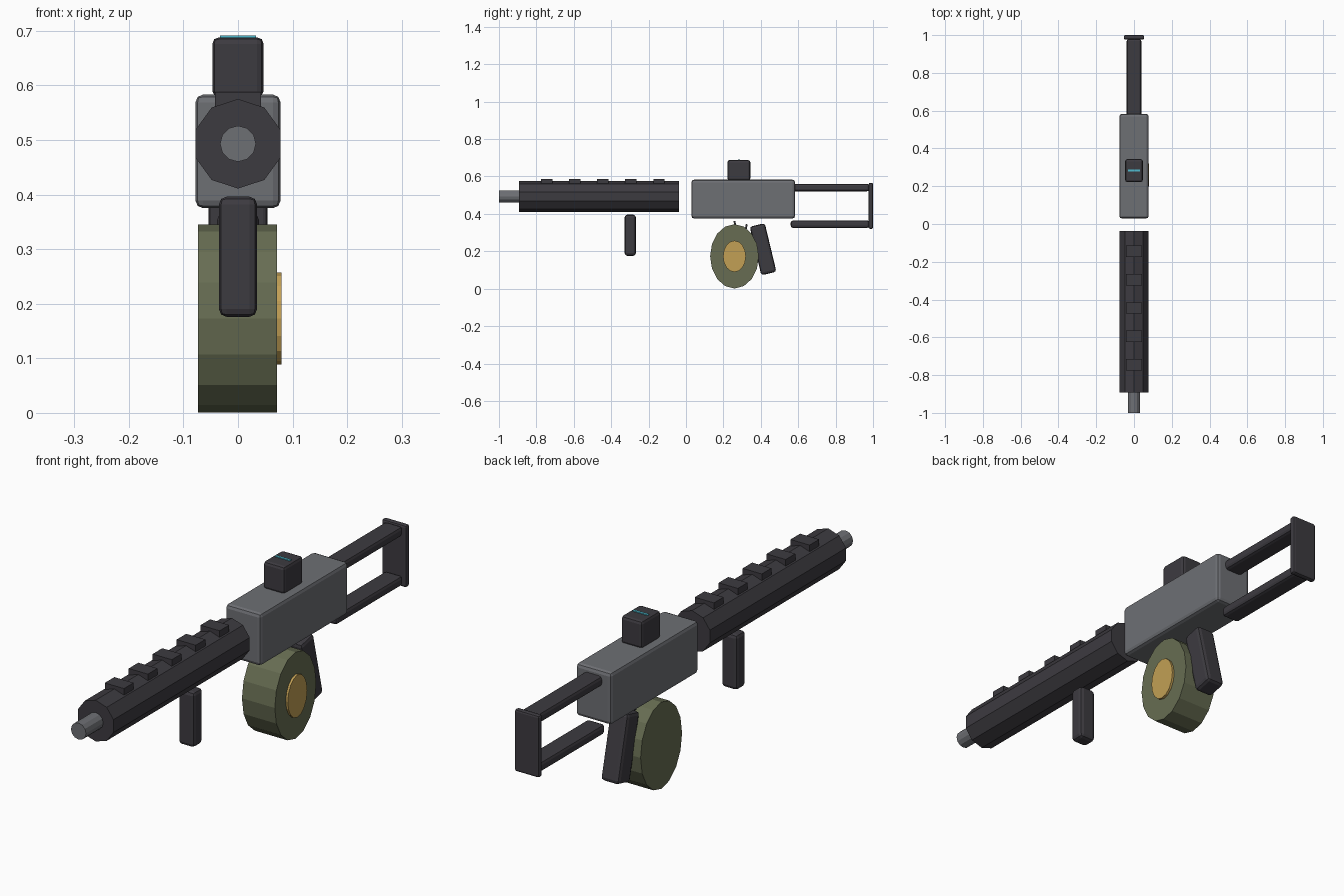
import bpy, bmesh, math
from mathutils import Vector

cube = bpy.data.objects.get("Cube")
if cube:
    bpy.data.objects.remove(cube)


def material(name, rgb):
    m = bpy.data.materials.new(name)
    m.use_nodes = True
    colour = (*rgb, 1)
    m.diffuse_color = colour
    m.node_tree.nodes["Principled BSDF"].inputs["Base Color"].default_value = colour
    return m


DARK = material("dark polymer", (0.046, 0.043, 0.051))
GREY = material("grey metal", (0.155, 0.160, 0.175))
GREEN = material("olive green", (0.135, 0.152, 0.085))
GOLD = material("brass yellow", (0.54, 0.35, 0.09))
CYAN = material("cyan glow", (0.08, 0.50, 0.62))


def finish(name, bm, mat):
    bmesh.ops.recalc_face_normals(bm, faces=bm.faces)
    me = bpy.data.meshes.new(name)
    bm.to_mesh(me)
    bm.free()
    me.materials.append(mat)
    ob = bpy.data.objects.new(name, me)
    bpy.context.collection.objects.link(ob)
    return ob


def box(name, centre, size, mat, bevel=0.0, tilt=0.0):
    """Box with optional rounded edges, tilted about x."""
    bm = bmesh.new()
    bmesh.ops.create_cube(bm, size=1)
    bmesh.ops.scale(bm, vec=size, verts=bm.verts)
    ob = finish(name, bm, mat)
    ob.location = centre
    ob.rotation_euler.x = math.radians(tilt)
    if bevel:
        mod = ob.modifiers.new("rounded edges", "BEVEL")
        mod.width = bevel
        mod.segments = 2
    return ob


def prism(name, axis, start, end, centre, radii, sides, mat):
    """Elliptic prism along x or y with a corner at the top."""
    bm = bmesh.new()
    caps = []
    for along in (start, end):
        ring = []
        for i in range(sides):
            a = math.tau * i / sides
            u = centre[0] + radii[0] * math.sin(a)
            z = centre[1] + radii[1] * math.cos(a)
            ring.append(bm.verts.new((along, u, z) if axis == "x" else (u, along, z)))
        caps.append(ring)
        bm.faces.new(ring)
    for i in range(sides):
        j = (i + 1) % sides
        bm.faces.new((caps[0][i], caps[0][j], caps[1][j], caps[1][i]))
    return finish(name, bm, mat)


# Barrel and handguard with rail blocks
prism("barrel", "y", -1.0, -0.5, (0, 0.493), (0.033, 0.033), 12, GREY)
prism("handguard", "y", -0.892, -0.038, (0, 0.493), (0.082, 0.082), 10, DARK)
for i in range(5):
    box(f"rail_block_{i + 1}", (0, -0.745 + 0.15 * i, 0.574), (0.084, 0.06, 0.027), DARK)
box("front_grip", (0, -0.298, 0.286), (0.07, 0.06, 0.22), DARK, 0.014)

# Receiver and sight
box("receiver", (0, 0.306, 0.479), (0.156, 0.554, 0.208), GREY, 0.014)
box("sight", (0, 0.283, 0.633), (0.094, 0.122, 0.11), DARK, 0.012)
box("sight_strip", (0, 0.283, 0.687), (0.066, 0.01, 0.009), CYAN)

# Drum magazine with hub on one side
prism("drum", "x", -0.073, 0.071, (0.259, 0.173), (0.13, 0.172), 16, GREEN)
prism("drum_hub", "x", 0.06, 0.08, (0.259, 0.173), (0.061, 0.084), 16, GOLD)

# Rear grip and trigger guard
box("rear_grip", (0, 0.412, 0.211), (0.08, 0.083, 0.267), DARK, 0.014, 13.5)
curve = bpy.data.curves.new("trigger_guard", "CURVE")
curve.dimensions = "3D"
curve.bevel_depth = 0.006
curve.bevel_resolution = 1
curve.use_fill_caps = True
points = [Vector((0, 0.259, 0.362)), Vector((0, 0.265, 0.325)), Vector((0, 0.295, 0.305)),
          Vector((0, 0.32, 0.32)), Vector((0, 0.325, 0.345))]
spline = curve.splines.new("POLY")
spline.points.add(len(points) - 1)
for p, co in zip(spline.points, points):
    p.co = (*co, 1)
curve.materials.append(DARK)
bpy.context.collection.objects.link(bpy.data.objects.new("trigger_guard", curve))

# Skeleton stock: two rods and a butt plate
box("stock_upper_rod", (0, 0.77, 0.541), (0.077, 0.42, 0.04), DARK, 0.012)
box("stock_lower_rod", (0, 0.77, 0.345), (0.077, 0.42, 0.04), DARK, 0.012)
box("butt_plate", (0, 0.988, 0.443), (0.108, 0.024, 0.246), DARK, 0.008)
